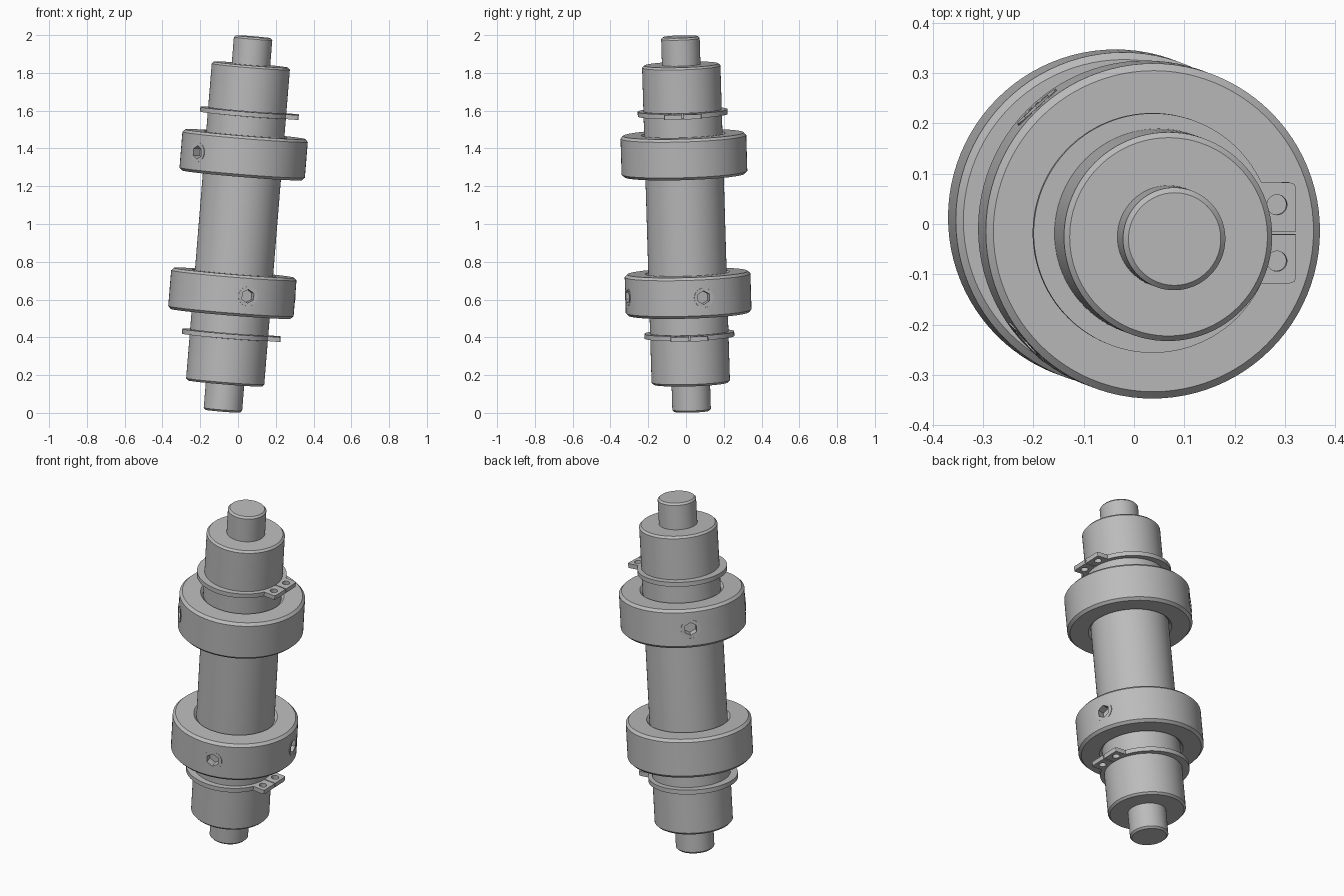
import bpy, bmesh, math
from mathutils import Matrix, Vector

cube = bpy.data.objects.get("Cube")
if cube:
    bpy.data.objects.remove(cube)

SEGS = 96
steel = bpy.data.materials.new("steel grey")
steel.use_nodes = True
GREY = (0.5, 0.5, 0.5, 1)
steel.diffuse_color = GREY
steel.node_tree.nodes["Principled BSDF"].inputs["Base Color"].default_value = GREY

# The whole assembly leans slightly about its middle
axis = Vector((0.081, -0.03, 0.996)).normalized()
TILT = Matrix.Translation((0, 0, 1)) @ Vector((0, 0, 1)).rotation_difference(axis).to_matrix().to_4x4()


def add_object(name, mesh, local):
    obj = bpy.data.objects.new(name, mesh)
    bpy.context.collection.objects.link(obj)
    obj.matrix_world = TILT @ local
    mesh.materials.clear()
    mesh.materials.append(steel)
    return obj


def to_mesh(name, bm):
    bmesh.ops.recalc_face_normals(bm, faces=bm.faces)
    mesh = bpy.data.meshes.new(name)
    bm.to_mesh(mesh)
    bm.free()
    return mesh


def lathe(name, profile, height, closed=False):
    """Spin (radius, z) points around the shaft axis."""
    bm = bmesh.new()
    verts = [bm.verts.new((r, 0, z)) for r, z in profile]
    pairs = list(zip(verts, verts[1:]))
    if closed:
        pairs.append((verts[-1], verts[0]))
    edges = [bm.edges.new(p) for p in pairs]
    bmesh.ops.spin(bm, geom=verts + edges, cent=(0, 0, 0), axis=(0, 0, 1),
                   angle=math.tau, steps=SEGS, use_duplicate=False)
    bmesh.ops.remove_doubles(bm, verts=bm.verts, dist=0.0001)
    return add_object(name, to_mesh(name, bm), Matrix.Translation((0, 0, height)))


def prism(name, sides, radius, depth, local):
    bm = bmesh.new()
    bmesh.ops.create_cone(bm, cap_ends=True, segments=sides, radius1=radius,
                          radius2=radius, depth=depth)
    return add_object(name, to_mesh(name, bm), local)


def cut(target, cutter):
    """Subtract the cutter for good, then throw it away."""
    cutter.hide_render = True
    mod = target.modifiers.new("cut", 'BOOLEAN')
    mod.operation = 'DIFFERENCE'
    mod.solver = 'EXACT'
    mod.object = cutter
    bpy.context.view_layer.update()
    graph = bpy.context.evaluated_depsgraph_get()
    mesh = bpy.data.meshes.new_from_object(target.evaluated_get(graph))
    target.modifiers.clear()
    target.data = mesh
    mesh.materials.clear()
    mesh.materials.append(steel)
    bpy.data.objects.remove(cutter)


def arc(cx, radius, start, end, count):
    return [(cx + radius * math.cos(start + (end - start) * i / count),
             radius * math.sin(start + (end - start) * i / count)) for i in range(count + 1)]


# Stepped shaft with bevelled shoulders and ring grooves, mirrored end to end
RING_T = 0.59
half = [(0.195, RING_T - 0.014), (0.195, RING_T + 0.014), (0.2075, RING_T + 0.014),
        (0.2075, 0.836), (0.197, 0.847), (0.102, 0.847), (0.102, 0.985), (0.092, 0.995), (0, 0.995)]
half.insert(0, (0.2075, RING_T - 0.014))
shaft = lathe("shaft", [(r, -z) for r, z in reversed(half)] + half, 0)

# Collars, each with two set screws a quarter turn apart
COLLAR_R, H, C = 0.333, 0.109, 0.014
quarter = [(0.208, H - C), (0.208 + C, H), (COLLAR_R - C, H), (COLLAR_R, H - C)]
collar_profile = quarter + [(r, -z) for r, z in reversed(quarter)]
parts = [shaft]
for side, t, angles in (("upper", 0.368, (132.5, 222.5)), ("lower", -0.368, (14.5, -75.5))):
    collar = lathe(side + "_collar", collar_profile, t, closed=True)
    parts.append(collar)
    for n, deg in enumerate(angles, 1):
        turn = Matrix.Translation((0, 0, t)) @ Matrix.Rotation(math.radians(deg), 4, 'Z')
        point = Matrix.Rotation(math.pi / 2, 4, 'Y')

        def outward(x):
            return turn @ Matrix.Translation((x, 0, 0)) @ point

        cut(collar, prism("screw_hole", 48, 0.052, 0.12, outward(0.32)))
        screw = prism(f"{side}_set_screw_{n}", 48, 0.0518, 0.075, outward(0.3325 - 0.0375))
        hex_turn = Matrix.Rotation(math.pi / 2, 4, 'Z')
        cut(screw, prism("socket", 6, 0.036, 0.1, outward(0.335) @ hex_turn))
        parts.append(screw)

# Retaining rings: open C shape with two drilled ears
EAR_X, EAR_Y, GAP, INNER = 0.274, 0.1, 0.003, 0.196
a_in = math.asin(GAP / INNER)
a_out = math.asin(EAR_Y / 0.238)
corner = [(EAR_X - 0.012, EAR_Y), (EAR_X - 0.003, EAR_Y - 0.003), (EAR_X, EAR_Y - 0.012), (EAR_X, GAP)]
outline = arc(-0.011, 0.238, a_out, math.tau - a_out, SEGS)
outline += [(x, -y) for x, y in corner]
outline += arc(0, INNER, math.tau - a_in, a_in, SEGS)
outline += list(reversed(corner))
holes = [[(x, y + s * 0.056) for x, y in arc(0.236, 0.02, 0, math.tau, 24)[:-1]] for s in (1, -1)]

for side, t in (("upper", RING_T), ("lower", -RING_T)):
    curve = bpy.data.curves.new("ring_outline", 'CURVE')
    curve.dimensions = '2D'
    curve.fill_mode = 'BOTH'
    curve.extrude = 0.0125
    for loop in [outline] + holes:
        spline = curve.splines.new('POLY')
        spline.points.add(len(loop) - 1)
        for p, (x, y) in zip(spline.points, loop):
            p.co = (x, y, 0, 1)
        spline.use_cyclic_u = True
    helper = bpy.data.objects.new("ring_outline", curve)
    bpy.context.collection.objects.link(helper)
    bpy.context.view_layer.update()
    graph = bpy.context.evaluated_depsgraph_get()
    flat = bpy.data.meshes.new_from_object(helper.evaluated_get(graph))
    bm = bmesh.new()
    bm.from_mesh(flat)
    bmesh.ops.remove_doubles(bm, verts=bm.verts, dist=0.0001)
    bpy.data.objects.remove(helper)
    name = side + "_retaining_ring"
    parts.append(add_object(name, to_mesh(name, bm), Matrix.Translation((0, 0, t))))

# Smooth round walls, crisp edges
bpy.ops.object.select_all(action='DESELECT')
for part in parts:
    part.select_set(True)
bpy.context.view_layer.objects.active = shaft
bpy.ops.object.shade_smooth_by_angle(angle=math.radians(30))
